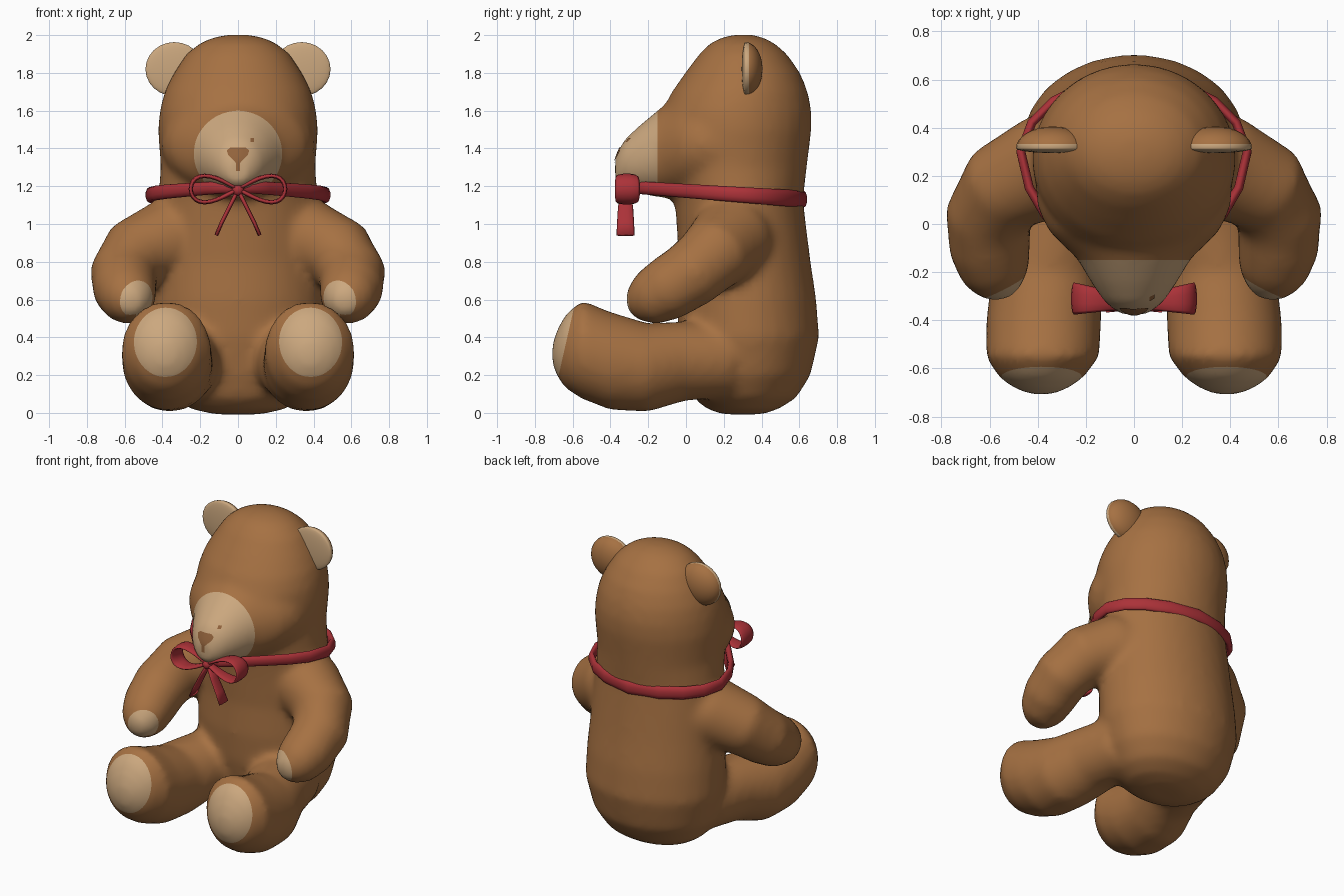
import bpy, bmesh, math
from mathutils import Vector
from mathutils.bvhtree import BVHTree

cube = bpy.data.objects.get("Cube")
if cube:
    bpy.data.objects.remove(cube, do_unlink=True)

X, Y, Z = Vector((1, 0, 0)), Vector((0, 1, 0)), Vector((0, 0, 1))


def material(name, rgb):
    m = bpy.data.materials.new(name)
    m.use_nodes = True
    m.diffuse_color = (*rgb, 1)
    bsdf = m.node_tree.nodes["Principled BSDF"]
    bsdf.inputs["Base Color"].default_value = (*rgb, 1)
    bsdf.inputs["Roughness"].default_value = 0.8
    return m


fur = material("brown fur", (0.38, 0.165, 0.055))
pad = material("tan pad", (0.6, 0.39, 0.21))
red = material("red ribbon", (0.41, 0.032, 0.04))
dark = material("nose brown", (0.29, 0.125, 0.045))


def loft(bm, path, ref, axis=None, closed=False, sides=32):
    """Skin elliptical sections; path holds (centre, radius along ref, other radius)."""
    n, rings = len(path), []
    for i, (c, ru, rv) in enumerate(path):
        a = path[(i - 1) % n if closed else max(i - 1, 0)][0]
        b = path[(i + 1) % n if closed else min(i + 1, n - 1)][0]
        t = axis or (Vector(b) - Vector(a)).normalized()
        u = (ref - t * ref.dot(t)).normalized()
        v = t.cross(u)
        angles = [math.tau * k / sides for k in range(sides)]
        rings.append([bm.verts.new(Vector(c) + u * ru * math.cos(q) + v * rv * math.sin(q))
                      for q in angles])
    faces = []
    for i in range(n if closed else n - 1):
        r, s = rings[i], rings[(i + 1) % n]
        for k in range(sides):
            j = (k + 1) % sides
            faces.append(bm.faces.new((r[k], r[j], s[j], s[k])))
    if not closed:
        faces += [bm.faces.new(rings[0][::-1]), bm.faces.new(rings[-1])]
    bmesh.ops.recalc_face_normals(bm, faces=faces)


def add_object(name, bm, mats):
    me = bpy.data.meshes.new(name)
    bm.to_mesh(me)
    bm.free()
    for m in mats:
        me.materials.append(m)
    me.shade_smooth()
    ob = bpy.data.objects.new(name, me)
    bpy.context.collection.objects.link(ob)
    return ob


# Torso and head: height, front, back, half width
profile = [(-0.008, 0.2, 0.4, 0.12), (0.02, 0.11, 0.49, 0.25), (0.08, 0.04, 0.585, 0.34),
           (0.2, 0, 0.66, 0.415), (0.4, -0.04, 0.705, 0.465), (0.6, -0.05, 0.69, 0.46),
           (0.8, -0.04, 0.66, 0.445), (1, -0.05, 0.635, 0.435), (1.13, -0.06, 0.62, 0.425),
           (1.3, -0.1, 0.64, 0.41), (1.5, -0.13, 0.665, 0.425), (1.6, -0.125, 0.665, 0.415),
           (1.7, -0.075, 0.645, 0.39), (1.8, -0.005, 0.605, 0.34), (1.9, 0.07, 0.535, 0.275),
           (1.96, 0.13, 0.465, 0.2), (1.992, 0.2, 0.4, 0.12), (2.003, 0.27, 0.34, 0.04)]
bm = bmesh.new()
loft(bm, [((0, (f + b) / 2, z), w, (b - f) / 2) for z, f, b, w in profile], X, Z)

# Cheeks and muzzle: depth, centre height, half width, half height
muzzle = [(0.25, 1.42, 0.42, 0.27), (0.06, 1.42, 0.4, 0.28), (-0.03, 1.41, 0.355, 0.27),
          (-0.09, 1.39, 0.295, 0.25), (-0.14, 1.375, 0.24, 0.235), (-0.25, 1.34, 0.175, 0.18),
          (-0.33, 1.315, 0.12, 0.13), (-0.375, 1.285, 0.06, 0.07)]
loft(bm, [((0, y, z), rx, rz) for y, z, rx, rz in muzzle], X, -Y)

# Legs: side, depth, centre height, half width, half height
leg = [(0.25, 0.25, 0.28, 0.2, 0.2), (0.3, 0, 0.275, 0.215, 0.21), (0.36, -0.2, 0.24, 0.23, 0.235),
       (0.375, -0.4, 0.275, 0.24, 0.26), (0.38, -0.55, 0.335, 0.237, 0.262),
       (0.385, -0.64, 0.325, 0.175, 0.195), (0.385, -0.69, 0.315, 0.1, 0.11),
       (0.385, -0.71, 0.31, 0.03, 0.04)]
# Arms: centre and radius
arm = [(0.2, 0.28, 0.91, 0.25), (0.38, 0.23, 0.915, 0.22), (0.54, 0.15, 0.84, 0.195),
       (0.605, 0.03, 0.735, 0.18), (0.6, -0.1, 0.655, 0.17), (0.577, -0.2, 0.605, 0.147),
       (0.56, -0.265, 0.585, 0.105), (0.55, -0.31, 0.575, 0.05)]
for s in (1, -1):
    loft(bm, [((s * x, y, z), rx, rz) for x, y, z, rx, rz in leg], X, -Y)
    loft(bm, [((s * x, y, z), r, r) for x, y, z, r in arm], Z)

# Fuse everything into one soft skin
raw = add_object("body_source", bm, [])
remesh = raw.modifiers.new("fuse", 'REMESH')
remesh.mode, remesh.voxel_size = 'VOXEL', 0.025
soft = raw.modifiers.new("soften", 'SMOOTH')
soft.factor, soft.iterations = 0.5, 10
deps = bpy.context.evaluated_depsgraph_get()
bm = bmesh.new()
bm.from_object(raw, deps)
bpy.data.objects.remove(raw, do_unlink=True)

# Pads: plane point, outward direction, low corner and high corner of the reach
pads = [((0, -0.15, 1.4), (0, -1, 0), (-0.4, -0.5, 1.1), (0.4, 0, 1.7))]
for s in (1, -1):
    x0, x1 = sorted((s * 0.1, s * 0.8))
    pads.append(((0, -0.632, 0.385), (0, -0.97, 0.22), (x0, -0.8, 0), (x1, -0.5, 0.65)))
    x0, x1 = sorted((s * 0.43, s * 0.8))
    pads.append(((s * 0.535, -0.257, 0.59), (s * -0.45, -0.85, -0.1),
                 (x0, -0.36, 0.52), (x1, -0.1, 0.75)))


def within(face, low, high):
    return all(a < p < b for a, p, b in zip(low, face.calc_center_median(), high))


# Cut a clean border for each pad, then colour the faces beyond it
for co, no, low, high in pads:
    faces = [f for f in bm.faces if within(f, low, high)]
    geom = set(faces)
    for f in faces:
        geom.update(f.edges)
        geom.update(f.verts)
    bmesh.ops.bisect_plane(bm, geom=list(geom), plane_co=co, plane_no=no)
    for f in bm.faces:
        if within(f, low, high) and (f.calc_center_median() - Vector(co)).dot(Vector(no)) > 0:
            f.material_index = 1
tree = BVHTree.FromBMesh(bm)
add_object("body", bm, [fur, pad])


def plate(name, centre, rows):
    """Thin patch laid on the muzzle; rows hold (height, half width)."""
    bm, previous = bmesh.new(), None
    for z, w in rows:
        row = []
        for x in (-w, -w / 2, 0, w / 2, w):
            hit = tree.ray_cast(Vector((centre + x, -1, z)), Y)[0]
            row.append(bm.verts.new(hit - Y * 0.006))
        if previous:
            for k in range(4):
                bm.faces.new((previous[k], row[k], row[k + 1], previous[k + 1]))
        previous = row
    add_object(name, bm, [dark])


plate("nose", 0, [(1.405, 0.04), (1.39, 0.06), (1.365, 0.052), (1.34, 0.025),
                  (1.325, 0.012), (1.28, 0.01)])
plate("muzzle_spot", 0.075, [(1.455, 0.01), (1.435, 0.01)])

# Ears: domed behind, nearly flat and tan in front
for s, side in ((1, "left"), (-1, "right")):
    bm = bmesh.new()
    bmesh.ops.create_uvsphere(bm, u_segments=24, v_segments=16, radius=1)
    for v in bm.verts:
        x, z, y = v.co
        v.co = (s * 0.337 + 0.153 * x, 0.315 + (0.09 if y > 0 else 0.02) * y, 1.82 + 0.143 * z)
    bmesh.ops.recalc_face_normals(bm, faces=bm.faces)
    for f in bm.faces:
        f.material_index = int(f.calc_center_median().y < 0.33)
    add_object(side + "_ear", bm, [fur, pad])

# Neck ribbon
half = [(0.07, -0.29), (0.16, -0.2), (0.26, -0.09), (0.37, 0.04), (0.435, 0.15), (0.47, 0.3),
        (0.425, 0.42), (0.335, 0.51), (0.2, 0.58)]
ring = half + [(0, 0.622)] + [(-x, y) for x, y in reversed(half)]
bm = bmesh.new()
loft(bm, [((x, y, 1.175 - 0.07 * y), 0.037 + 0.014 * y, 0.02) for x, y in ring],
     Z, closed=True, sides=10)
add_object("neck_ribbon", bm, [red])

# Bow: two flared loops, two tails and a knot
for s, side in ((1, "left"), (-1, "right")):
    bm = bmesh.new()
    loop = []
    for k in range(21):
        t = math.pi * k / 20
        flare = math.sin(t)
        loop.append(((s * 0.25 * flare, -0.325 + 0.015 * flare, 1.185 + 0.07 * math.sin(2 * t)),
                     0.025 + 0.042 * flare, 0.012))
    loft(bm, loop, Y, sides=10)
    add_object(side + "_bow_loop", bm, [red])
    bm = bmesh.new()
    tail = [(0, 1.18, 0.025), (0.045, 1.09, 0.04), (0.085, 1.01, 0.045), (0.115, 0.94, 0.048)]
    loft(bm, [((s * x, -0.32, z), w, 0.011) for x, z, w in tail], Y, sides=10)
    add_object(side + "_bow_tail", bm, [red])
bm = bmesh.new()
bmesh.ops.create_uvsphere(bm, u_segments=16, v_segments=10, radius=0.032)
bmesh.ops.translate(bm, verts=bm.verts, vec=(0, -0.33, 1.18))
add_object("bow_knot", bm, [red])
